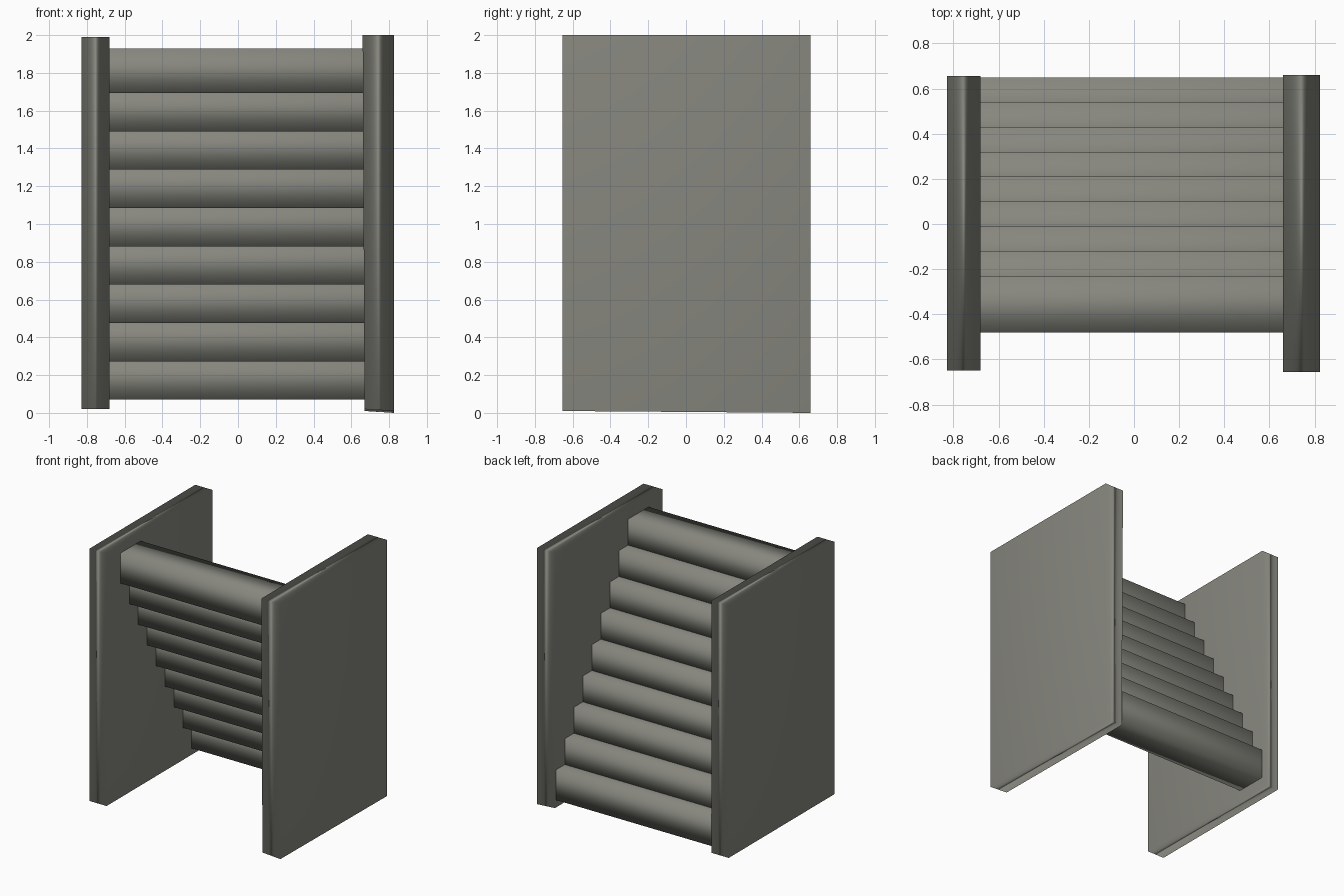
import bpy
import bmesh

old = bpy.data.objects.get("Cube")
if old:
    bpy.data.objects.remove(old, do_unlink=True)

# One warm grey for the whole staircase
grey = bpy.data.materials.new("warm_grey")
grey.use_nodes = True
colour = (0.24, 0.24, 0.21, 1)
grey.diffuse_color = colour
grey.node_tree.nodes["Principled BSDF"].inputs["Base Color"].default_value = colour


def soft_box(name, low, high, adjust=None):
    """Box between two corners, smooth shaded so its edges look rounded."""
    bm = bmesh.new()
    bmesh.ops.create_cube(bm, size=1)
    for v in bm.verts:
        for i in range(3):
            v.co[i] = low[i] if v.co[i] < 0 else high[i]
        if adjust:
            adjust(v.co)
    for f in bm.faces:
        f.smooth = True
    mesh = bpy.data.meshes.new(name)
    bm.to_mesh(mesh)
    bm.free()
    mesh.materials.append(grey)
    obj = bpy.data.objects.new(name, mesh)
    bpy.context.collection.objects.link(obj)
    mod = obj.modifiers.new("area_normals", 'WEIGHTED_NORMAL')
    mod.mode = 'FACE_AREA'
    mod.weight = 50
    return obj


# Side walls, the left one with a slightly uneven lower edge
def uneven_foot(co):
    if co.z < 1:
        if co.y < 0:
            co.z += 0.01
        if co.x < 0.7:
            co.z += 0.01
            co.x += 0.01


soft_box("left_wall", (0.66, -0.655, 0), (0.825, 0.66, 2), uneven_foot)
soft_box("right_wall", (-0.828, -0.65, 0.02), (-0.68, 0.655, 1.99))

# Steps climb from the back at the floor to the front at the top
STEPS = 9
for i in range(STEPS):
    y = 0.40 - 0.11 * i
    z = 0.07 + 0.203 * i
    soft_box(f"step_{i + 1}", (-0.69, y, z), (0.68, y + 0.25, z + 0.235))
